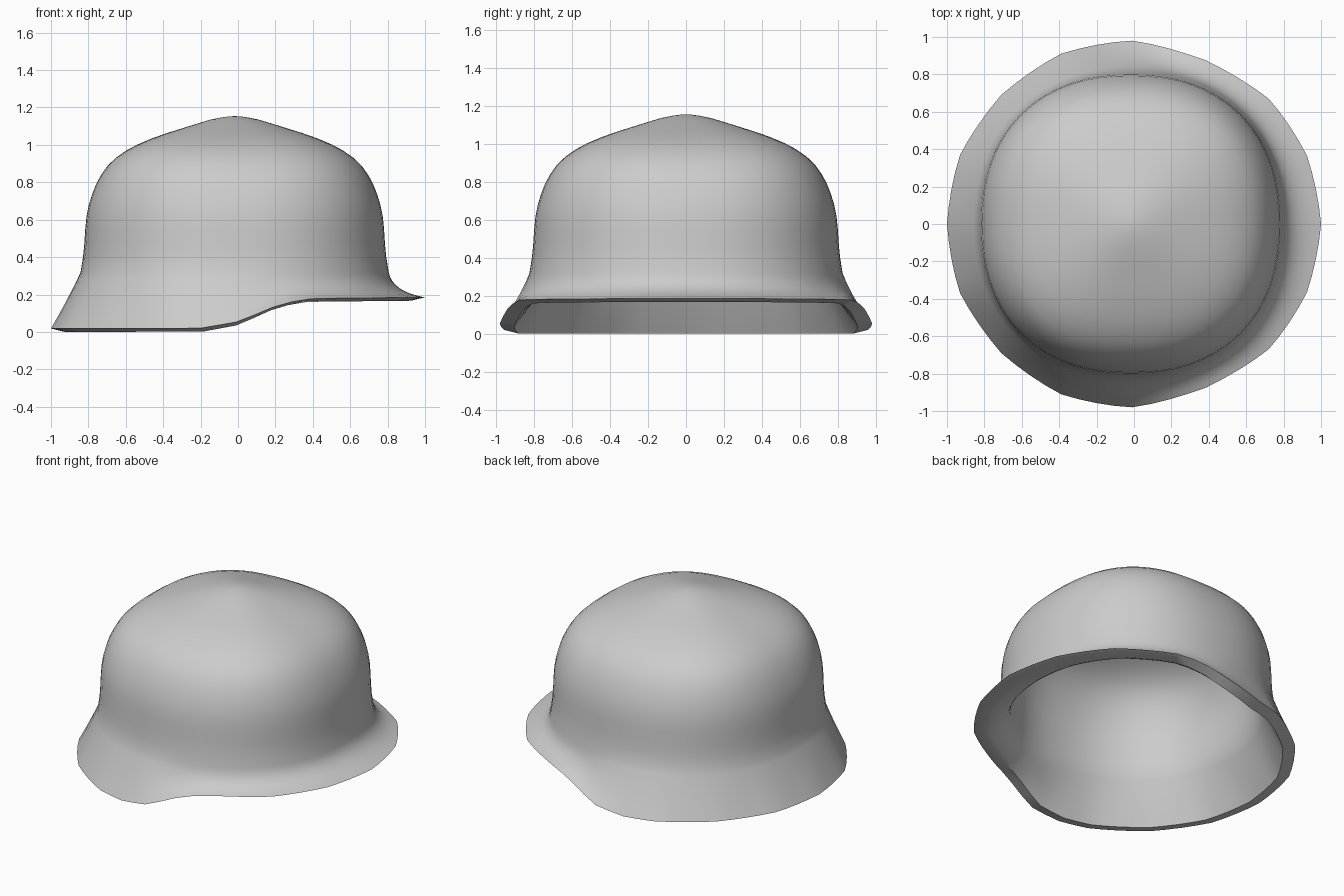
import bpy, bmesh, math

if "Cube" in bpy.data.objects:
    bpy.data.objects.remove(bpy.data.objects["Cube"])

SEG = 64
CX = -0.018            # the crown sits slightly behind centre

# Crown profile: (half width, height, squareness), from near the apex down to the flare
CROWN = [(0.035, 1.154, 2.0), (0.07, 1.149, 2.05), (0.13, 1.137, 2.15), (0.20, 1.116, 2.3),
         (0.28, 1.091, 2.45), (0.36, 1.066, 2.55), (0.44, 1.038, 2.6), (0.52, 1.004, 2.6),
         (0.58, 0.972, 2.55), (0.635, 0.933, 2.5), (0.68, 0.890, 2.45), (0.715, 0.840, 2.4),
         (0.742, 0.790, 2.36), (0.763, 0.735, 2.33), (0.78, 0.68, 2.3), (0.792, 0.62, 2.27),
         (0.799, 0.55, 2.25), (0.804, 0.47, 2.23), (0.811, 0.40, 2.21), (0.824, 0.32, 2.2)]
# Half of the rim outline seen from above, and the rim height along x
RIM = [(1.0, 0), (0.925, 0.365), (0.72, 0.67), (0.385, 0.875), (-0.01, 0.98),
       (-0.39, 0.91), (-0.71, 0.69), (-0.93, 0.37), (-1.0, 0)]
RIM_Z = [(-1.1, 0.02), (-0.2, 0.022), (0.0, 0.057), (0.1, 0.098), (0.2, 0.14),
         (0.3, 0.166), (0.4, 0.181), (1.1, 0.188)]


def lerp(a, b, t):
    return a + (b - a) * t


def rim_height(x):
    for (x0, z0), (x1, z1) in zip(RIM_Z, RIM_Z[1:]):
        if x <= x1:
            return lerp(z0, z1, (x - x0) / (x1 - x0))
    return RIM_Z[-1][1]


LOOP = RIM + [(x, -y) for x, y in RIM[-2:0:-1]]


def rim_point(i):
    """Rim outline with softly rounded facets (half straight, half spline)."""
    u = i / SEG * len(LOOP)
    k = int(u)
    t = u - k
    p = [LOOP[(k + d) % len(LOOP)] for d in (-1, 0, 1, 2)]
    out = []
    for a, b, c, d in zip(*p):
        curve = b + 0.5 * t * (c - a + t * (2 * a - 5 * b + 4 * c - d + t * (3 * (b - c) + d - a)))
        out.append(lerp(lerp(b, c, t), curve, 0.6))
    return out[0], out[1], rim_height(out[0])


def crown_point(i, r, z, n):
    """Rounded-square cross section."""
    a = 2 * math.pi * i / SEG
    c, s = math.cos(a), math.sin(a)
    q = r / (abs(c) ** n + abs(s) ** n) ** (1 / n)
    return CX + q * c, q * s, z


def flare_point(i, t):
    """Curve from the crown base to the rim: straight at the back, flat at the front."""
    b, e = crown_point(i, *CROWN[-1]), rim_point(i)
    w = (e[2] - 0.02) / 0.168
    fr, fz = lerp(0.4, 0.1, w), lerp(0.45, 0.77, w)
    m = (lerp(b[0], e[0], fr), lerp(b[1], e[1], fr), lerp(b[2], e[2], fz))
    return tuple((1 - t) ** 2 * p + 2 * t * (1 - t) * q + t * t * r for p, q, r in zip(b, m, e))


def inward(p):
    """Matching point on the inner side of the flare."""
    d = math.hypot(p[0], p[1])
    k = (d - 0.075) / d
    return p[0] * k, p[1] * k, p[2] - 0.018


# Outer shell rings, then inner shell rings back up
flare = [k / 8 for k in range(1, 9)]
rings = [[crown_point(i, *c) for i in range(SEG)] for c in CROWN]
rings += [[flare_point(i, t) for i in range(SEG)] for t in flare]
rings += [[inward(flare_point(i, t)) for i in range(SEG)] for t in reversed(flare)]
rings += [[crown_point(i, r * 0.91, 0.302 + (z - 0.32) * 0.93, n) for i in range(SEG)]
          for r, z, n in reversed(CROWN)]
base = min(p[2] for ring in rings for p in ring)

bm = bmesh.new()
vs = [[bm.verts.new((x, y, z - base)) for x, y, z in ring] for ring in rings]
for a, b in zip(vs, vs[1:]):
    for i in range(SEG):
        j = (i + 1) % SEG
        bm.faces.new((a[i], b[i], b[j], a[j]))
for ring, z in ((vs[0], 1.156), (vs[-1], 0.302 + 0.836 * 0.93)):
    tip = bm.verts.new((CX, 0, z - base))
    for i in range(SEG):
        bm.faces.new((tip, ring[i], ring[(i + 1) % SEG]))
bmesh.ops.recalc_face_normals(bm, faces=bm.faces)
mesh = bpy.data.meshes.new("helmet_shell")
bm.to_mesh(mesh)
bm.free()

grey = bpy.data.materials.new("plain grey")
grey.diffuse_color = (0.6, 0.6, 0.6, 1)
grey.use_nodes = True
grey.node_tree.nodes["Principled BSDF"].inputs["Base Color"].default_value = grey.diffuse_color
mesh.materials.append(grey)
helmet = bpy.data.objects.new("helmet_shell", mesh)
bpy.context.collection.objects.link(helmet)
bpy.context.view_layer.objects.active = helmet
helmet.select_set(True)
bpy.ops.object.shade_smooth_by_angle(angle=math.radians(35))
